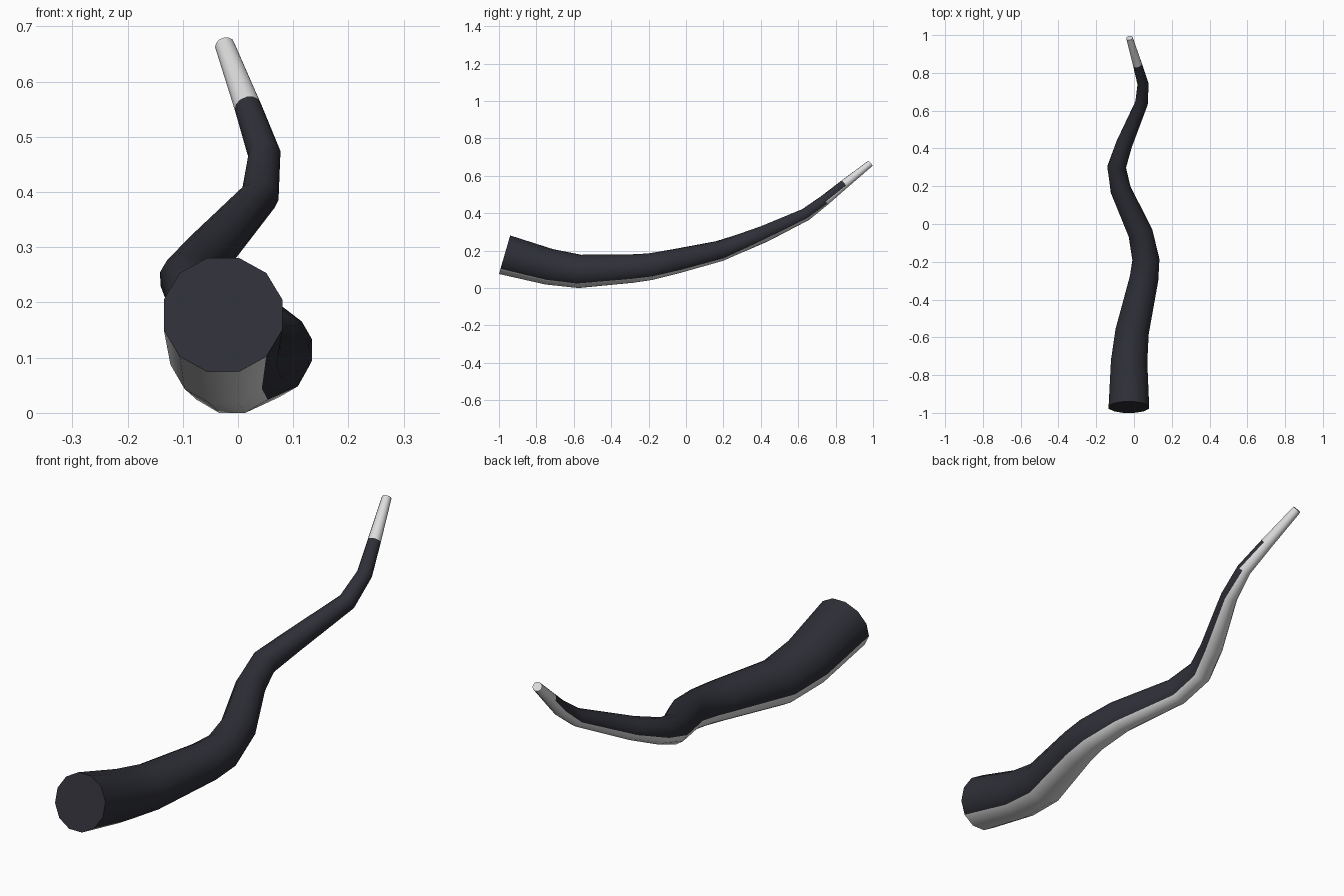
import bpy, bmesh, math
from mathutils import Vector

cube = bpy.data.objects.get("Cube")
if cube:
    bpy.data.objects.remove(cube, do_unlink=True)


def make_material(name, colour):
    mat = bpy.data.materials.new(name)
    mat.use_nodes = True
    mat.diffuse_color = colour
    mat.node_tree.nodes["Principled BSDF"].inputs["Base Color"].default_value = colour
    return mat


# Centre line of the tail, from thick base to tip
path = [Vector(p) for p in (
    (-.027, -.97, .18), (-.026, -.73, .115), (-.01, -.57, .091),
    (.053, -.29, .106), (.063, -.19, .116), (.035, -.05, .146),
    (-.07, .18, .2), (-.092, .3, .245), (-.053, .42, .292),
    (.04, .64, .395), (.048, .74, .47), (.018, .845, .556), (-.024, .985, .668))]
SIDES = 12
BASE_RADIUS, TIP_RADIUS = .111, .018
DARK, PALE = 0, 1


def radius_at(point):
    t = (point.y - path[0].y) / (path[-1].y - path[0].y)
    return BASE_RADIUS + (TIP_RADIUS - BASE_RADIUS) * t


def tangent_at(i):
    if i == 0:
        return Vector((0, .96, -.28)).normalized()
    before = (path[i] - path[i - 1]).normalized()
    if i == len(path) - 1:
        return before
    return (before + (path[i + 1] - path[i]).normalized()).normalized()


def add_ring(bm, i):
    # Rings start at the underside and turn towards +x, with flat bottoms
    forward = tangent_at(i)
    side = forward.cross(Vector((0, 0, 1))).normalized()
    up = side.cross(forward)
    ring = []
    for k in range(SIDES):
        a = math.tau * (k - .5) / SIDES
        offset = side * math.sin(a) - up * math.cos(a)
        ring.append(bm.verts.new(path[i] + offset * radius_at(path[i])))
    return ring


def colour_for(segment, k):
    # Pale underside leans towards -x, widens near the tip, then covers it
    last = len(path) - 2
    if segment == last:
        return PALE
    around = k if k <= SIDES // 2 else k - SIDES
    right_limit = 2 if segment == last - 1 else 1
    return PALE if -2 <= around <= right_limit else DARK


# Tail surface
bm = bmesh.new()
rings = [add_ring(bm, i) for i in range(len(path))]
for s, (a, b) in enumerate(zip(rings, rings[1:])):
    for k in range(SIDES):
        n = (k + 1) % SIDES
        face = bm.faces.new((a[k], a[n], b[n], b[k]))
        face.material_index = colour_for(s, k)

# End caps
bm.faces.new(rings[0][::-1]).material_index = DARK
bm.faces.new(rings[-1]).material_index = PALE
bmesh.ops.recalc_face_normals(bm, faces=bm.faces)

# Rest the lowest point on the ground
lowest = min(v.co.z for v in bm.verts)
bmesh.ops.translate(bm, verts=bm.verts, vec=(0, 0, -lowest))

mesh = bpy.data.meshes.new("tail")
bm.to_mesh(mesh)
bm.free()
mesh.materials.append(make_material("charcoal fur", (.028, .029, .039, 1)))
mesh.materials.append(make_material("pale fur", (.72, .72, .72, 1)))
tail = bpy.data.objects.new("tail", mesh)
bpy.context.collection.objects.link(tail)

bpy.context.view_layer.objects.active = tail
tail.select_set(True)
bpy.ops.object.shade_smooth_by_angle(angle=math.radians(50))
